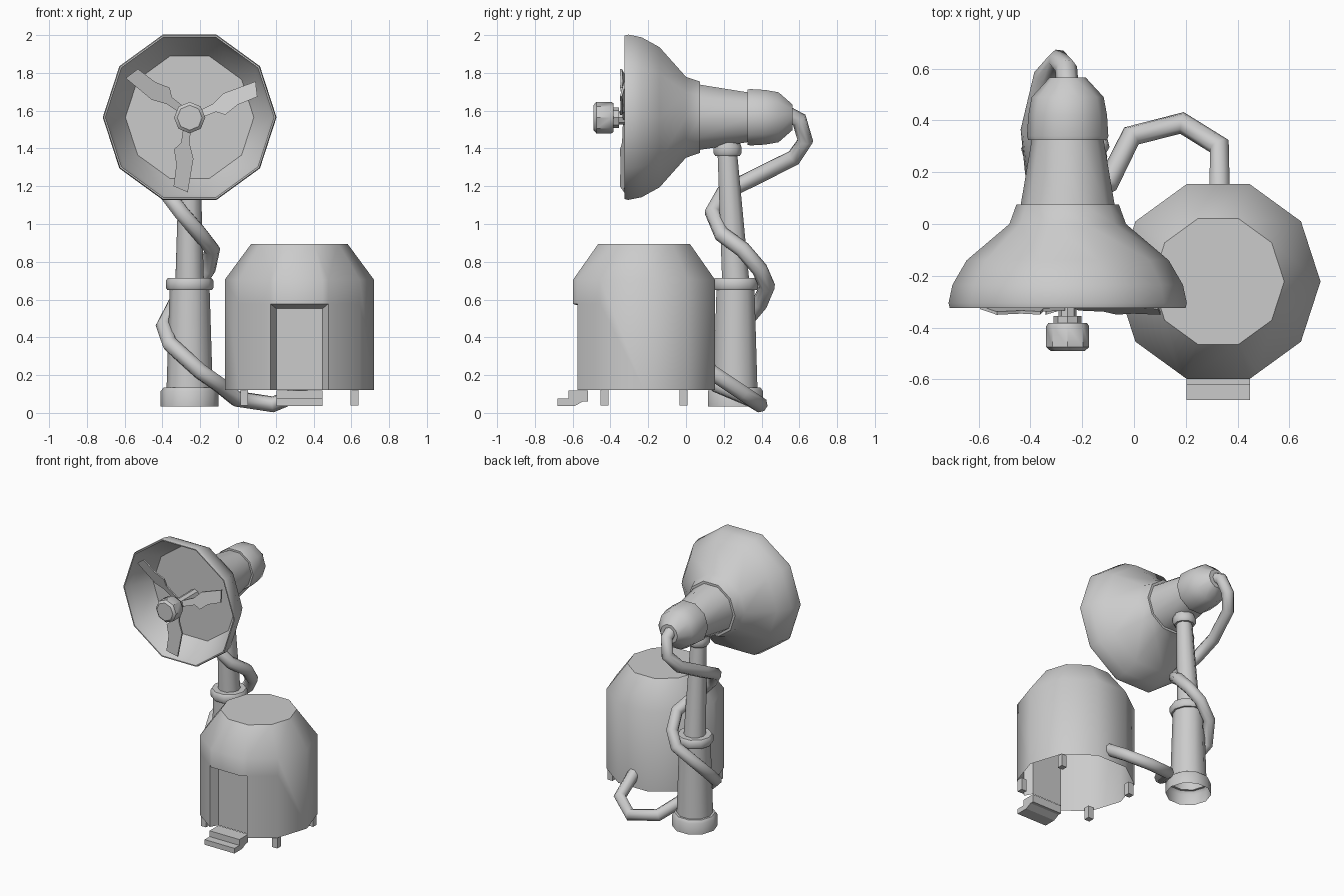
import bpy, bmesh, math
from mathutils import Matrix, Vector

if "Cube" in bpy.data.objects:
    bpy.data.objects.remove(bpy.data.objects["Cube"])

SIDES = 10
PX = -0.256          # x of pole and lamp
LZ = 1.565           # height of lamp axis


def finish(name, bm, smooth=True):
    bmesh.ops.recalc_face_normals(bm, faces=bm.faces)
    me = bpy.data.meshes.new(name)
    bm.to_mesh(me)
    bm.free()
    ob = bpy.data.objects.new(name, me)
    bpy.context.collection.objects.link(ob)
    if smooth:
        bpy.ops.object.select_all(action='DESELECT')
        ob.select_set(True)
        bpy.context.view_layer.objects.active = ob
        bpy.ops.object.shade_smooth_by_angle(angle=math.radians(40))
    return ob


def lathe(rings, axis, centre, caps=(False, False), sides=SIDES):
    """Rings are (radius, position along axis, optional y shift)."""
    bm = bmesh.new()
    loops = []
    for ring in rings:
        r, t = ring[:2]
        dy = ring[2] if len(ring) > 2 else 0
        loop = []
        for i in range(sides):
            a = 2 * math.pi * i / sides
            u, v = r * math.cos(a), r * math.sin(a)
            if axis == 'Z':
                co = (centre[0] + u, centre[1] + v + dy, t)
            else:
                co = (centre[0] + u, t, centre[1] + v)
            loop.append(bm.verts.new(co))
        loops.append(loop)
    for a, b in zip(loops, loops[1:]):
        for i in range(sides):
            j = (i + 1) % sides
            bm.faces.new((a[i], a[j], b[j], b[i]))
    if caps[0]:
        bm.faces.new(loops[0])
    if caps[1]:
        bm.faces.new(loops[-1])
    return bm


# Lamp-shaped dish: inner floor, lip, outer bell, collar
finish("dish", lathe([
    (0.34, -0.14), (0.43, -0.28), (0.447, -0.325), (0.455, -0.325), (0.46, -0.305),
    (0.445, -0.235), (0.39, -0.14), (0.225, 0.0), (0.198, 0.075), (0.18, 0.075)],
    'Y', (PX, LZ), (True, True)))

# Neck and rear cap
finish("neck", lathe([(0.182, 0.07), (0.138, 0.33)], 'Y', (PX, LZ), (True, True)))
finish("rear_cap", lathe([(0.153, 0.325), (0.157, 0.34), (0.152, 0.42), (0.139, 0.49), (0.07, 0.565)],
                         'Y', (PX, LZ), (True, True)))

# Fan hub with shaft
finish("fan_hub", lathe([
    (0.066, -0.49), (0.083, -0.475), (0.083, -0.395), (0.075, -0.383), (0.054, -0.383),
    (0.054, -0.355), (0.035, -0.355), (0.035, -0.135)], 'Y', (PX, LZ - 0.002), (True, True), 8))

# Three pitched fan blades
OUTLINE = [(0.008, -0.03), (0.0, -0.14), (0.02, -0.22), (-0.01, -0.397), (-0.085, -0.365),
           (-0.07, -0.25), (-0.083, -0.17), (-0.045, -0.135), (-0.03, -0.03)]
for k in range(3):
    bm = bmesh.new()
    bm.faces.new([bm.verts.new((x, -0.334 + 0.3 * (x + 0.03), z)) for x, z in OUTLINE])
    ext = bmesh.ops.extrude_face_region(bm, geom=bm.faces[:])
    bmesh.ops.translate(bm, vec=(0, 0.012, 0),
                        verts=[g for g in ext["geom"] if isinstance(g, bmesh.types.BMVert)])
    rot = Matrix.Translation((PX, 0, LZ)) @ Matrix.Rotation(2 * math.pi * k / 3, 4, 'Y')
    bmesh.ops.transform(bm, matrix=rot, verts=bm.verts)
    finish(f"fan_blade_{k + 1}", bm, smooth=False)

# Pole: foot, lower tube, ring, leaning upper tube, top collar
finish("pole", lathe([
    (0.153, 0.035), (0.153, 0.115), (0.138, 0.135), (0.122, 0.135), (0.106, 0.65),
    (0.118, 0.65), (0.126, 0.662), (0.126, 0.7), (0.115, 0.715), (0.075, 0.715),
    (0.055, 1.36, -0.042), (0.068, 1.36, -0.042), (0.078, 1.375, -0.042),
    (0.078, 1.41, -0.043), (0.07, 1.43, -0.044), (0.065, 1.5, -0.045)],
    'Z', (PX, 0.262), (False, True)))

# Hut: open-bottomed shell with a recessed doorway
HX, HY = 0.325, -0.222
X0, X1, DZ = HX - 0.153, HX + 0.153, 0.577
bm = lathe([(0.395, 0.12), (0.395, 0.705), (0.255, 0.895)], 'Z', (HX, HY), (False, True))
for co, no in (((X0, 0, 0), (1, 0, 0)), ((X1, 0, 0), (1, 0, 0)), ((0, 0, DZ), (0, 0, 1))):
    near = [f for f in bm.faces if f.calc_center_median().y < -0.35 and f.calc_center_median().z < 0.7]
    parts = set(near)
    for f in near:
        parts.update(f.edges)
        parts.update(f.verts)
    bmesh.ops.bisect_plane(bm, geom=list(parts), plane_co=co, plane_no=no, dist=1e-5)
opening = [f for f in bm.faces if X0 < f.calc_center_median().x < X1
           and f.calc_center_median().z < DZ and f.calc_center_median().y < -0.45]
bmesh.ops.delete(bm, geom=opening, context='FACES')


def on_jamb(v):
    return (v.co.y < -0.5 and v.co.z < DZ + 1e-4 and X0 - 1e-4 < v.co.x < X1 + 1e-4)


rim = [e for e in bm.edges if e.is_boundary and all(on_jamb(v) for v in e.verts)]
ext = bmesh.ops.extrude_edge_only(bm, edges=rim)
inner = [g for g in ext["geom"] if isinstance(g, bmesh.types.BMVert)]
for v in inner:
    v.co.x = HX + (v.co.x - HX) * 0.8
    v.co.y = -0.52
    if v.co.z > 0.5:
        v.co.z = 0.552
bmesh.ops.contextual_create(bm, geom=inner)
finish("hut", bm)

# Door steps
PROFILE = [(-0.68, 0.037), (-0.68, 0.075), (-0.622, 0.075), (-0.622, 0.118),
           (-0.52, 0.118), (-0.52, 0.06), (-0.545, 0.06), (-0.59, 0.037)]
bm = bmesh.new()
bm.faces.new([bm.verts.new((0.203, y, z)) for y, z in PROFILE])
ext = bmesh.ops.extrude_face_region(bm, geom=bm.faces[:])
bmesh.ops.translate(bm, vec=(0.244, 0, 0),
                    verts=[g for g in ext["geom"] if isinstance(g, bmesh.types.BMVert)])
finish("door_steps", bm, smooth=False)

# Hut legs
for sx in (-1, 1):
    for sy in (-1, 1):
        bm = bmesh.new()
        bmesh.ops.create_cube(bm, size=1)
        bmesh.ops.scale(bm, vec=(0.042, 0.042, 0.09), verts=bm.verts)
        bmesh.ops.translate(bm, vec=(HX + sx * 0.292, HY + sy * 0.209, 0.083), verts=bm.verts)
        side = ("left" if sx < 0 else "right") + ("_front" if sy < 0 else "_back")
        finish(f"hut_leg_{side}", bm, smooth=False)

# Cable winding from the rear cap down the pole and into the hut
PATH = [(-0.256, 0.52, 1.59), (-0.262, 0.6, 1.55), (-0.29, 0.632, 1.44), (-0.345, 0.57, 1.35),
        (-0.395, 0.36, 1.245), (-0.38, 0.2, 1.165), (-0.3, 0.14, 1.06), (-0.2, 0.19, 0.945),
        (-0.137, 0.3, 0.865), (-0.16, 0.39, 0.76), (-0.22, 0.43, 0.67), (-0.33, 0.39, 0.58),
        (-0.393, 0.29, 0.46), (-0.36, 0.17, 0.365), (-0.2, 0.11, 0.22), (-0.1, 0.16, 0.15),
        (-0.01, 0.34, 0.075), (0.185, 0.39, 0.045), (0.33, 0.3, 0.105), (0.33, 0.12, 0.225)]
cu = bpy.data.curves.new("cable", 'CURVE')
cu.dimensions = '3D'
cu.bevel_depth = 0.043
cu.bevel_resolution = 2
sp = cu.splines.new('POLY')
sp.points.add(len(PATH) - 1)
for p, co in zip(sp.points, PATH):
    p.co = (*co, 1)
cable = bpy.data.objects.new("cable", cu)
bpy.context.collection.objects.link(cable)
bpy.ops.object.select_all(action='DESELECT')
cable.select_set(True)
bpy.context.view_layer.objects.active = cable
bpy.ops.object.convert(target='MESH')
bpy.ops.object.shade_smooth_by_angle(angle=math.radians(50))
